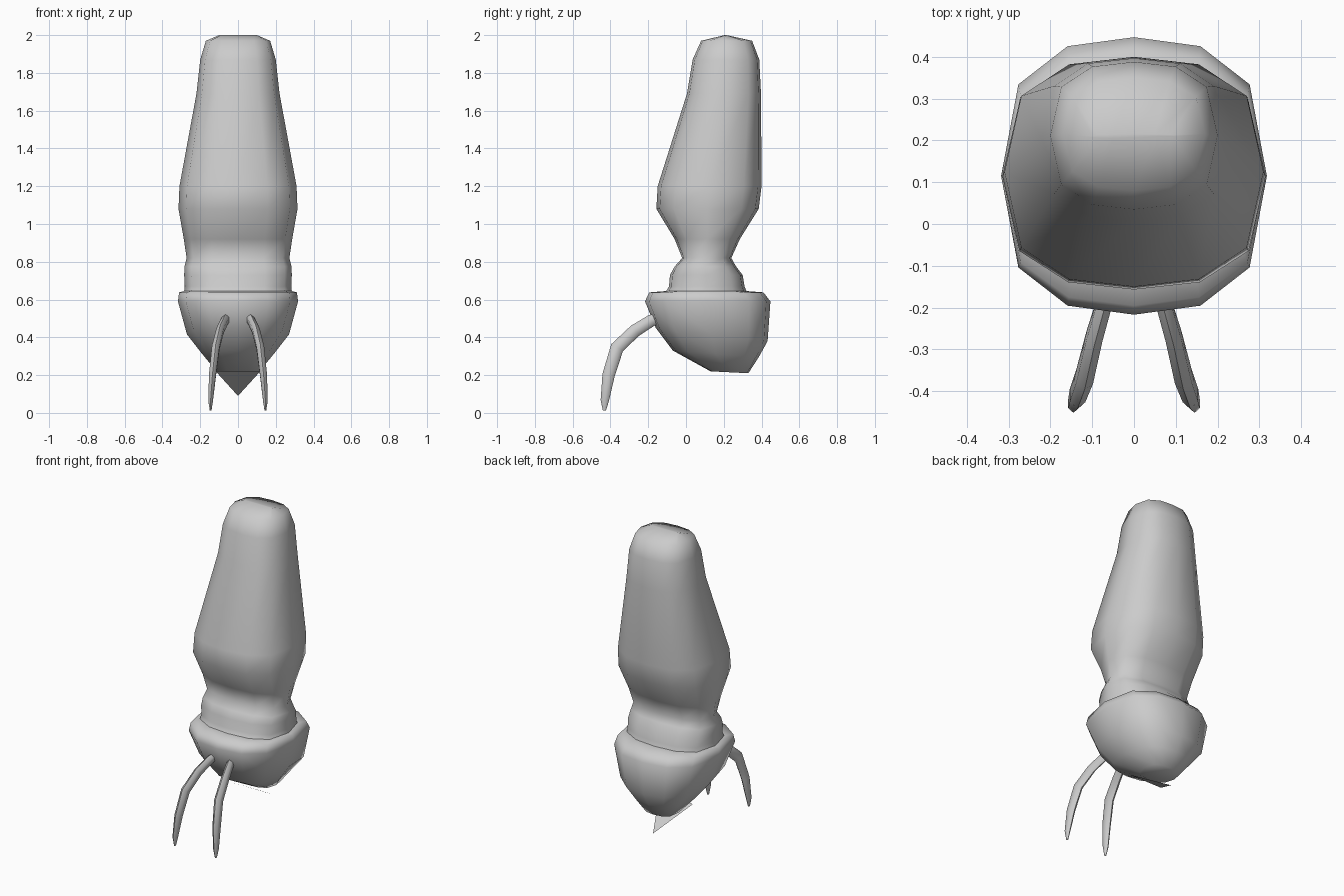
import bpy, bmesh, math
from mathutils import Vector

if "Cube" in bpy.data.objects:
    bpy.data.objects.remove(bpy.data.objects["Cube"])

# Twelve-sided rounded cross-section shared by all body rings
QUARTER = [(0, -1), (0.5, -0.935), (0.87, -0.66), (1, 0)]
HALF = QUARTER + [(x, -y) for x, y in QUARTER[-2::-1]]
SECTION = HALF + [(-x, y) for x, y in HALF[-2:0:-1]]


def make_object(name, bm, angle):
    bmesh.ops.recalc_face_normals(bm, faces=bm.faces)
    mesh = bpy.data.meshes.new(name)
    bm.to_mesh(mesh)
    bm.free()
    ob = bpy.data.objects.new(name, mesh)
    bpy.context.collection.objects.link(ob)
    bpy.ops.object.select_all(action='DESELECT')
    bpy.context.view_layer.objects.active = ob
    ob.select_set(True)
    bpy.ops.object.shade_smooth_by_angle(angle=math.radians(angle))
    return ob


def loft(name, rings, caps=(True, True), angle=75):
    bm = bmesh.new()
    loops = [[bm.verts.new(p) for p in ring] for ring in rings]
    n = len(loops[0])
    for a, b in zip(loops, loops[1:]):
        for i in range(n):
            j = (i + 1) % n
            bm.faces.new((a[i], a[j], b[j], b[i]))
    for cap, loop in zip(caps, (loops[0], loops[-1])):
        if cap:
            bm.faces.new(loop)
    return make_object(name, bm, angle)


def ring(hx, y0, z0, y1, z1):
    # Ring running from its front point (y0, z0) to its back point (y1, z1)
    return [(hx * sx, (y0 + y1) / 2 + sy * (y1 - y0) / 2,
             (z0 + z1) / 2 + sy * (z1 - z0) / 2) for sx, sy in SECTION]


# Long upper body with narrow waist: half width, front y, back y, z
trunk = [(0.285, -0.105, 0.32, 0.645), (0.282, -0.09, 0.31, 0.67),
         (0.285, -0.085, 0.30, 0.73), (0.283, -0.06, 0.265, 0.775),
         (0.272, -0.02, 0.24, 0.82), (0.287, -0.06, 0.285, 0.92),
         (0.315, -0.157, 0.385, 1.08), (0.31, -0.15, 0.40, 1.20),
         (0.22, 0.005, 0.397, 1.69), (0.20, 0.035, 0.388, 1.87),
         (0.17, 0.08, 0.35, 1.97), (0.10, 0.205, 0.215, 2.0)]
loft("trunk", [ring(w, f, z, b, z) for w, f, b, z in trunk], (False, True))

# Bulbous lower end: half width, front y, front z, back y, back z
head = [(0.285, -0.105, 0.645, 0.32, 0.645), (0.312, -0.195, 0.638, 0.41, 0.638),
        (0.318, -0.217, 0.59, 0.447, 0.59), (0.27, -0.16, 0.45, 0.432, 0.38),
        (0.19, -0.07, 0.33, 0.385, 0.295), (0.11, 0.13, 0.22, 0.33, 0.21)]
loft("head", [ring(*r) for r in head])

# Thin pointed flap continuing the sloped underside
bm = bmesh.new()
bm.faces.new([bm.verts.new(p) for p in
              ((-0.12, 0.10, 0.222), (0.12, 0.10, 0.222), (0, 0.335, 0.09))])
make_object("pointed_flap", bm, 30)

# Pair of drooping feelers: path x, y, z and thickness
path = [(0.052, -0.12, 0.51, 0.028), (0.07, -0.185, 0.488, 0.032),
        (0.095, -0.27, 0.435, 0.034), (0.118, -0.365, 0.345, 0.036),
        (0.135, -0.41, 0.20, 0.033), (0.145, -0.43, 0.065, 0.022),
        (0.145, -0.432, 0.012, 0.008)]
pts = [Vector(p[:3]) for p in path]
for side, label in ((1, "right"), (-1, "left")):
    rings = []
    for i, p in enumerate(pts):
        t = (pts[min(i + 1, len(pts) - 1)] - pts[max(i - 1, 0)]).normalized()
        u = t.cross(Vector((1, 0, 0))).normalized()
        v = t.cross(u)
        loop = []
        for k in range(6):
            a = math.tau * k / 6
            q = p + path[i][3] * (u * math.cos(a) + v * math.sin(a) * 0.65)
            loop.append((side * q.x, q.y, q.z))
        rings.append(loop)
    loft("feeler_" + label, rings)
